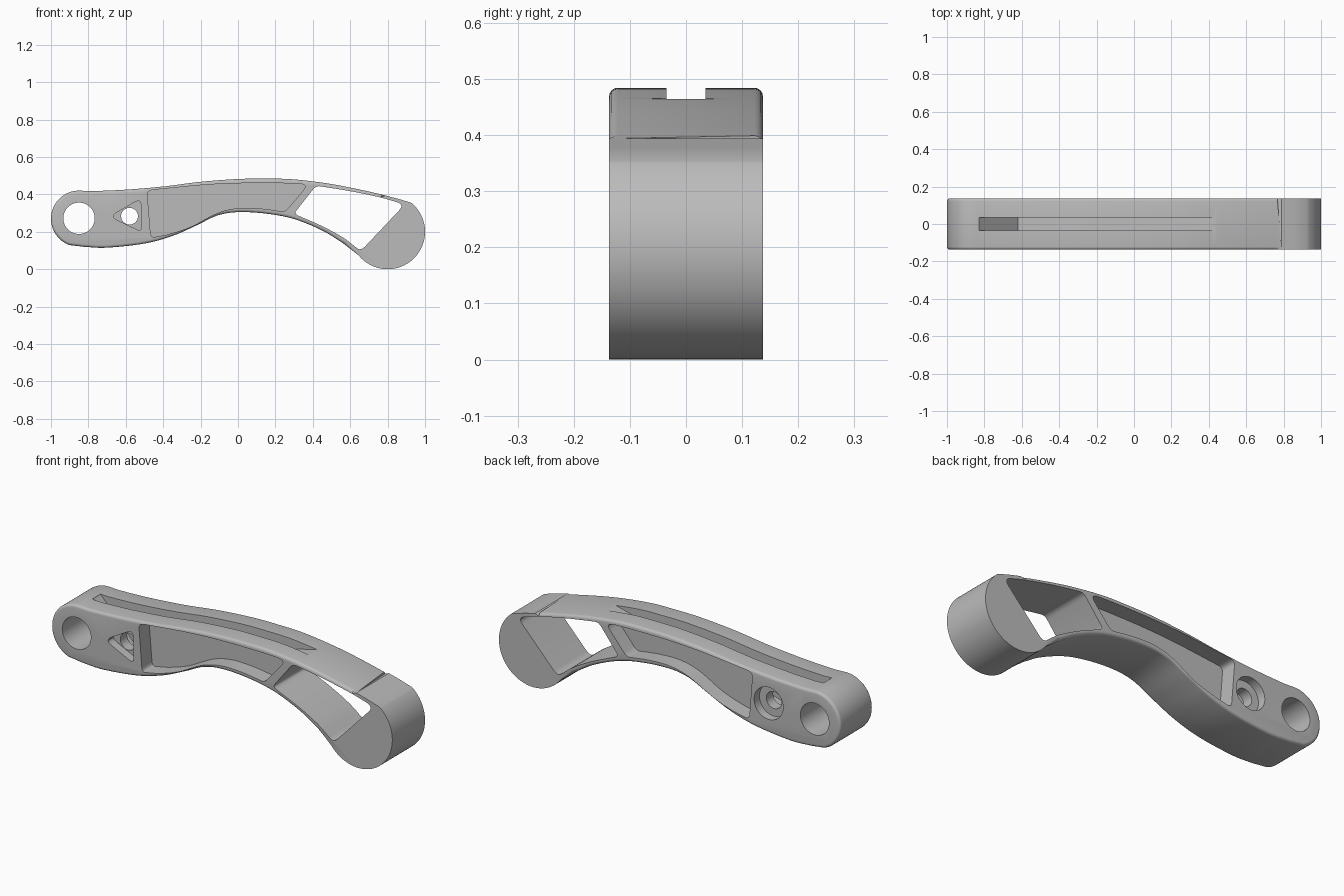
import bpy, bmesh, math
from mathutils import Vector
from mathutils.geometry import intersect_line_line_2d, interpolate_bezier

cube = bpy.data.objects.get("Cube")
if cube:
    bpy.data.objects.remove(cube, do_unlink=True)

HALF = 0.137       # half thickness of the lever
WEB = 0.052        # half thickness of the web between the pockets
TIP, TIP_R = Vector((0.8, 0.2)), 0.2

metal = bpy.data.materials.new("grey metal")
metal.use_nodes = True
metal.diffuse_color = (0.5, 0.5, 0.5, 1)
metal.node_tree.nodes["Principled BSDF"].inputs["Base Color"].default_value = (0.5, 0.5, 0.5, 1)


def spline(points, steps=8):
    """Smooth open curve through the points."""
    p = [Vector(q) for q in points]
    if len(p) == 2:
        return p
    p = [2 * p[0] - p[1]] + p + [2 * p[-1] - p[-2]]
    out = []
    for i in range(1, len(p) - 2):
        a, b = p[i], p[i + 1]
        out += interpolate_bezier(a, a + (b - p[i - 1]) / 6, b - (p[i + 2] - a) / 6, b, steps)[:-1]
    return [Vector(q[:2]) for q in out] + [p[-2]]


def arc(centre, r, start, end, n=40):
    angles = [math.radians(start + (end - start) * i / n) for i in range(n + 1)]
    return [Vector((centre[0] + r * math.cos(a), centre[1] + r * math.sin(a))) for a in angles]


def rounded(*sides):
    """Closed loop of smooth sides, with curved corners filling the gaps."""
    sides = [spline(s) for s in sides]
    loop = []
    for s, t in zip(sides, sides[1:] + sides[:1]):
        a, b = s[-1], t[0]
        d, e = (a - s[-2]).normalized(), (b - t[1]).normalized()
        corner = intersect_line_line_2d(a, a + d, b, b + e) or (a + b) / 2
        loop += s
        loop += [a.lerp(corner, k / 6).lerp(corner.lerp(b, k / 6), k / 6) for k in range(1, 6)]
    return loop


def prism(name, loop, y0, y1, bevel=None):
    """Extrude an x-z outline along y."""
    bm = bmesh.new()
    front = [bm.verts.new((p[0], y0, p[1])) for p in loop]
    back = [bm.verts.new((p[0], y1, p[1])) for p in loop]
    bm.faces.new(front)
    bm.faces.new(back[::-1])
    for i in range(len(loop)):
        j = (i + 1) % len(loop)
        bm.faces.new((front[j], front[i], back[i], back[j]))
    bmesh.ops.recalc_face_normals(bm, faces=bm.faces)
    if bevel:
        rim = [e for e in bm.edges if bevel(e)]
        bmesh.ops.bevel(bm, geom=rim, offset=0.015, segments=4, profile=0.5, affect='EDGES')
    mesh = bpy.data.meshes.new(name)
    bm.to_mesh(mesh)
    bm.free()
    mesh.materials.append(metal)
    ob = bpy.data.objects.new(name, mesh)
    bpy.context.collection.objects.link(ob)
    return ob


def soft_rim(edge):
    """Outline edges, except those around the tip cylinder."""
    a, b = (v.co for v in edge.verts)
    mid = (a + b) / 2
    on_tip = mid.x > 0.6 and (Vector((mid.x, mid.z)) - TIP).length < TIP_R + 0.001
    return abs(a.y - b.y) < 0.001 and not on_tip


# Lever body outline: pivot end, underside, round tip, upper side
underside = [(-0.82, 0.119), (-0.7, 0.115), (-0.5, 0.137), (-0.35, 0.178), (-0.22, 0.235),
             (-0.11, 0.287), (0, 0.305), (0.15, 0.297), (0.3, 0.268), (0.45, 0.207), (0.56, 0.14)]
topside = [(0.85, 0.378), (0.7, 0.415), (0.5, 0.455), (0.3, 0.48), (0.15, 0.484), (0, 0.482),
           (-0.2, 0.467), (-0.4, 0.442), (-0.6, 0.425), (-0.78, 0.417)]
outline = (arc((-0.85, 0.27), 0.15, 88, 250) + spline(underside)
           + arc(TIP, TIP_R, 219, 411, 64) + spline(topside))
lever = prism("lever_body", outline, -HALF, HALF, soft_rim)

# Openings: the long side pockets leave a central web
pocket = rounded(
    [(-0.455, 0.424), (-0.2, 0.449), (0, 0.459), (0.2, 0.46), (0.325, 0.457)],
    [(0.348, 0.42), (0.27, 0.328)],
    [(0.235, 0.309), (0.12, 0.324), (0, 0.326), (-0.11, 0.3), (-0.25, 0.228), (-0.36, 0.19), (-0.445, 0.172)],
    [(-0.468, 0.195), (-0.484, 0.395)])
window = rounded(
    [(0.44, 0.443), (0.6, 0.417), (0.75, 0.386), (0.845, 0.36)],
    [(0.862, 0.315), (0.68, 0.122)],
    [(0.637, 0.112), (0.56, 0.17), (0.45, 0.23), (0.325, 0.285)],
    [(0.31, 0.31), (0.4, 0.425)])
nut_seat = rounded(
    [(-0.645, 0.305), (-0.555, 0.357)],
    [(-0.518, 0.34), (-0.515, 0.235)],
    [(-0.54, 0.212), (-0.645, 0.262)])
blade_slot = [(-0.83, 0.418), (-0.62, 0.2), (0.44, 0.465), (0.44, 0.6), (-0.83, 0.6)]
bolt = (-0.58, 0.283)

cutters = [
    prism("front_pocket_cutter", pocket, -0.3, -WEB),
    prism("back_pocket_cutter", pocket, WEB, 0.3),
    prism("window_cutter", window, -0.3, 0.3),
    prism("pivot_hole_cutter", arc((-0.85, 0.272), 0.084, 0, 352.5, 47), -0.3, 0.3),
    prism("nut_seat_cutter", nut_seat, -0.3, -HALF + 0.045),
    prism("bolt_head_cutter", arc(bolt, 0.085, 0, 352.5, 47), HALF - 0.045, 0.3),
    prism("bolt_hole_cutter", arc(bolt, 0.045, 0, 348.75, 31), -0.3, 0.3),
    prism("blade_slot_cutter", blade_slot, -0.035, 0.035),
]

# Cut the openings, then drop the cutters
for c in cutters:
    c.hide_render = True
    cut = lever.modifiers.new(c.name, 'BOOLEAN')
    cut.operation, cut.solver, cut.object = 'DIFFERENCE', 'EXACT', c
bpy.ops.object.select_all(action='DESELECT')
bpy.context.view_layer.objects.active = lever
lever.select_set(True)
for m in list(lever.modifiers):
    bpy.ops.object.modifier_apply(modifier=m.name)
for c in cutters:
    bpy.data.objects.remove(c, do_unlink=True)
bpy.ops.object.shade_smooth_by_angle(angle=math.radians(30))
